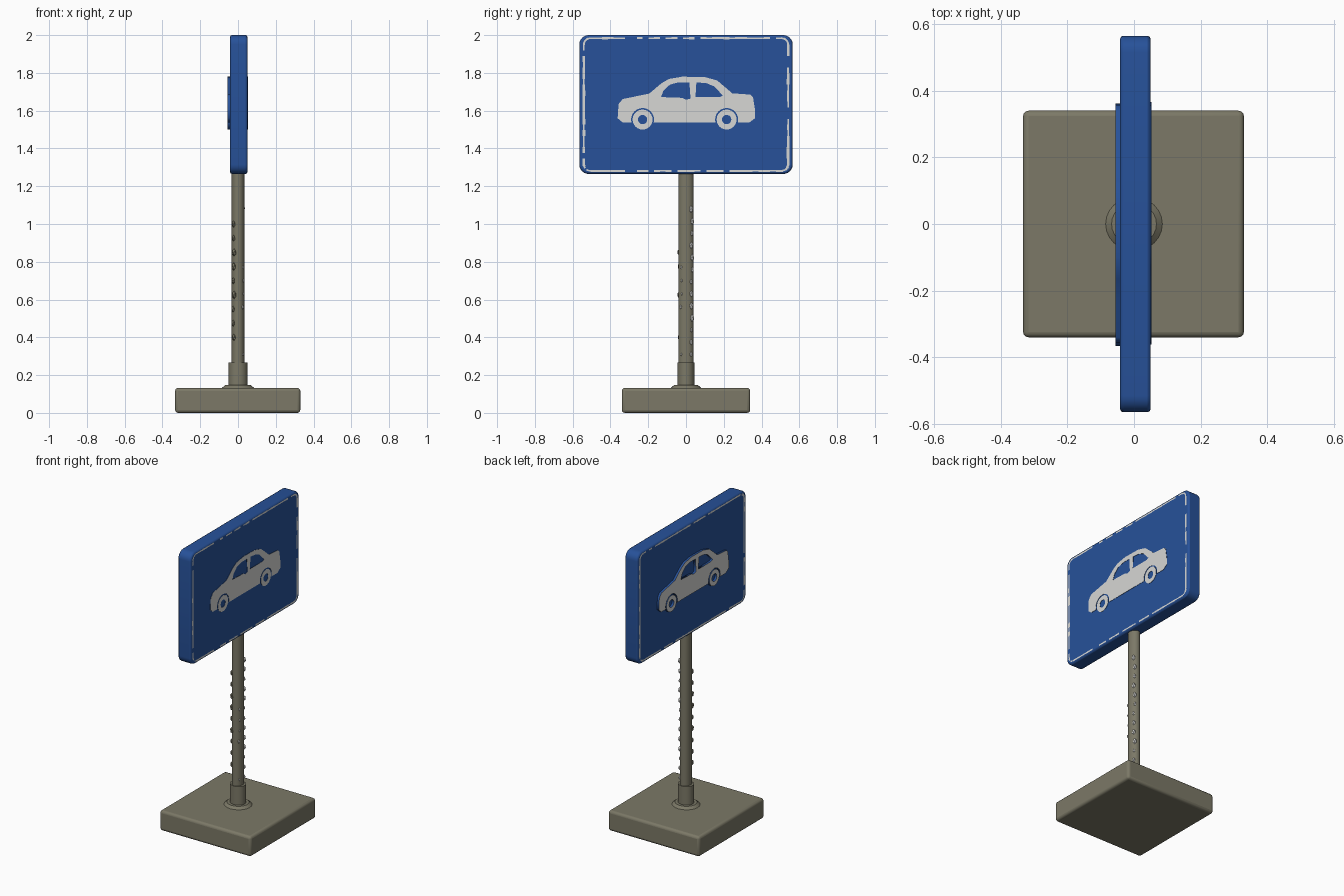
import bpy, bmesh, random
from math import sin, cos, pi, radians
from mathutils import Matrix, Vector

random.seed(4)
if "Cube" in bpy.data.objects:
    bpy.data.objects.remove(bpy.data.objects["Cube"], do_unlink=True)


def material(name, rgb):
    m = bpy.data.materials.new(name)
    m.use_nodes = True
    m.diffuse_color = (*rgb, 1)
    m.node_tree.nodes["Principled BSDF"].inputs["Base Color"].default_value = (*rgb, 1)
    return m


BLUE = material("sign blue", (0.02, 0.083, 0.32))
WHITE = material("worn white", (0.68, 0.68, 0.66))
STONE = material("olive grey", (0.20, 0.19, 0.135))


def add_object(name, mesh, *mats):
    ob = bpy.data.objects.new(name, mesh)
    bpy.context.collection.objects.link(ob)
    for m in mats:
        mesh.materials.append(m)
    return ob


def from_bmesh(name, bm, *mats):
    mesh = bpy.data.meshes.new(name)
    bm.to_mesh(mesh)
    bm.free()
    return add_object(name, mesh, *mats)


def smooth(ob):
    bpy.ops.object.select_all(action='DESELECT')
    ob.select_set(True)
    bpy.context.view_layer.objects.active = ob
    bpy.ops.object.shade_smooth_by_angle(angle=radians(35))


def bevel(ob, width, segments):
    mod = ob.modifiers.new("soft edges", 'BEVEL')
    mod.width, mod.segments = width, segments
    mod.limit_method = 'ANGLE'


def arc(cx, cy, r, a0, a1, n):
    """Points on an arc, angles in degrees."""
    steps = [radians(a0 + (a1 - a0) * i / n) for i in range(n + 1)]
    return [(cx + r * cos(a), cy + r * sin(a)) for a in steps]


def box(name, lo, hi, mat):
    bm = bmesh.new()
    bmesh.ops.create_cube(bm, size=1)
    for v in bm.verts:
        v.co = [(a + b) / 2 + c * (b - a) for a, b, c in zip(lo, hi, v.co)]
    return from_bmesh(name, bm, mat)


def tube(name, rx, ry, z0, z1, mat, r_top=1.0):
    bm = bmesh.new()
    bmesh.ops.create_cone(bm, cap_ends=True, segments=24, radius1=1, radius2=r_top, depth=1)
    for v in bm.verts:
        v.co = (v.co.x * rx, v.co.y * ry, z0 + (v.co.z + 0.5) * (z1 - z0))
    ob = from_bmesh(name, bm, mat)
    smooth(ob)
    return ob


def side_matrix(x, side):
    """Maps drawing (right, up, out) onto the sign face on the given side."""
    return Matrix(((0, 0, side, x), (side, 0, 0, 0), (0, 1, 0, 0), (0, 0, 0, 1)))


def plate(name, loops, thickness, place):
    """Flat cut-out with holes: white faces, blue rim."""
    cu = bpy.data.curves.new(name, 'CURVE')
    cu.dimensions, cu.fill_mode, cu.extrude = '2D', 'BOTH', thickness / 2
    for loop in loops:
        sp = cu.splines.new('POLY')
        sp.points.add(len(loop) - 1)
        for p, (x, y) in zip(sp.points, loop):
            p.co = (x, y, 0, 1)
        sp.use_cyclic_u = True
    temp = bpy.data.objects.new(name, cu)
    bpy.context.collection.objects.link(temp)
    bpy.context.view_layer.update()
    mesh = bpy.data.meshes.new_from_object(
        temp.evaluated_get(bpy.context.evaluated_depsgraph_get()))
    bpy.data.objects.remove(temp, do_unlink=True)
    mesh.materials.clear()
    ob = add_object(name, mesh, WHITE, BLUE)
    for f in mesh.polygons:
        f.material_index = 0 if abs(f.normal.z) > 0.5 else 1
    mesh.transform(place)
    return ob


# Base slab, flange, collar and pole
base = box("base_slab", (-0.333, -0.34, 0), (0.33, 0.34, 0.132), STONE)
bevel(base, 0.016, 3)
smooth(base)
tube("flange", 0.09, 0.085, 0.128, 0.147, STONE, 0.75)
tube("collar", 0.05, 0.045, 0.13, 0.268, STONE)
tube("pole", 0.034, 0.041, 0.2, 1.3, STONE)

# Worn flecks along two opposite sides of the pole
def flecks(name, angle, heights, size, mat):
    bm = bmesh.new()
    for z in heights:
        s = size * random.uniform(0.7, 1.2)
        a = radians(angle + random.uniform(-8, 8))
        spot = Matrix.Translation((0.034 * cos(a), 0.041 * sin(a), z))
        bmesh.ops.create_icosphere(bm, subdivisions=1, radius=s,
                                   matrix=spot @ Matrix.Diagonal((0.8, 0.8, 1.3, 1)))
    from_bmesh(name, bm, mat)


flecks("white_flecks", 47, [0.31 + 0.064 * i for i in range(13)], 0.013, WHITE)
flecks("grey_flecks", 228, [0.4 + 0.075 * i for i in range(9)], 0.014, STONE)
flecks("small_flecks", -35, [0.31, 0.56, 0.63, 0.7, 0.77], 0.008, WHITE)

# Sign panel with rounded corners
X0, X1, HW, Z0, Z1 = -0.042, 0.05, 0.565, 1.265, 2.0
panel = box("sign_panel", (X0, -HW, Z0), (X1, HW, Z1), BLUE)
bm = bmesh.new()
bm.from_mesh(panel.data)
corners = [e for e in bm.edges if abs(e.verts[0].co.x - e.verts[1].co.x) > 0.01]
bmesh.ops.bevel(bm, geom=corners, offset=0.05, segments=6, profile=0.5, affect='EDGES')
bm.to_mesh(panel.data)
bm.free()
bevel(panel, 0.01, 2)
smooth(panel)


# Chipped white border line
def border(name, place, inset=0.024, r=0.035):
    hw, lo, hi = HW - inset - r, Z0 + inset - 0.008 + r, Z1 - inset + 0.008 - r
    path = []
    for cx, cy, a in ((hw, hi, 0), (-hw, hi, 90), (-hw, lo, 180), (hw, lo, 270)):
        path += [Vector(p) for p in arc(cx, cy, r, a, a + 90, 5)]
    bm = bmesh.new()
    for i, p in enumerate(path):
        q = path[(i + 1) % len(path)]
        n = max(1, int((q - p).length / 0.03))
        upright = abs((q - p).y) > abs((q - p).x)
        side = Vector(((q - p).y, -(q - p).x)).normalized()
        for k in range(n):
            if random.random() < 0.15:
                continue
            w = side * random.uniform(0.004, 0.008 if upright else 0.006)
            a, b = p.lerp(q, k / n), p.lerp(q, (k + 1) / n)
            quad = [a - w, a + w, b + w, b - w]
            bm.faces.new([bm.verts.new(place @ Vector((*c, 0))) for c in quad])
    bmesh.ops.recalc_face_normals(bm, faces=bm.faces)
    out = place.to_3x3() @ Vector((0, 0, 1))
    for f in bm.faces:
        if f.normal.dot(out) < 0:
            f.normal_flip()
    from_bmesh(name, bm, WHITE)


# Car silhouette: body with arches, two windows, ring wheels
WHEELS = (-0.23, 0.215)
AXLE, SILL = 1.553, 1.537
body = [(-0.335, SILL), (-0.362, 1.56), (-0.357, 1.635), (-0.335, 1.662), (-0.195, 1.69),
        (-0.13, 1.745), (-0.09, 1.768), (-0.02, 1.78), (0.1, 1.778), (0.165, 1.76),
        (0.245, 1.692), (0.34, 1.685), (0.355, 1.67), (0.366, 1.6), (0.366, 1.56),
        (0.335, SILL)]
for w in reversed(WHEELS):
    body += arc(w, AXLE, 0.061, -15, 195, 14)
front_window = [(-0.132, 1.672), (-0.12, 1.705), (-0.085, 1.738), (-0.04, 1.75),
                (0.018, 1.75), (0.024, 1.664), (0, 1.658), (-0.02, 1.668)]
rear_window = [(0.05, 1.672), (0.055, 1.75), (0.11, 1.745), (0.15, 1.728),
               (0.195, 1.68), (0.18, 1.672)]

for label, side, face, thick in (("right", 1, X1, 0.004), ("left", -1, X0, 0.028)):
    place = side_matrix(face, side)
    border(label + "_border", side_matrix(face + side * 0.0015, side))
    plate(label + "_car_body", [body, front_window, rear_window], thick, place)
    for part, w in zip(("front", "rear"), WHEELS):
        tyre = arc(w, AXLE, 0.053, 0, 345, 23)
        hub = arc(w, AXLE, 0.025, 0, 330, 11)
        plate(f"{label}_{part}_wheel", [tyre, hub], thick, place)
